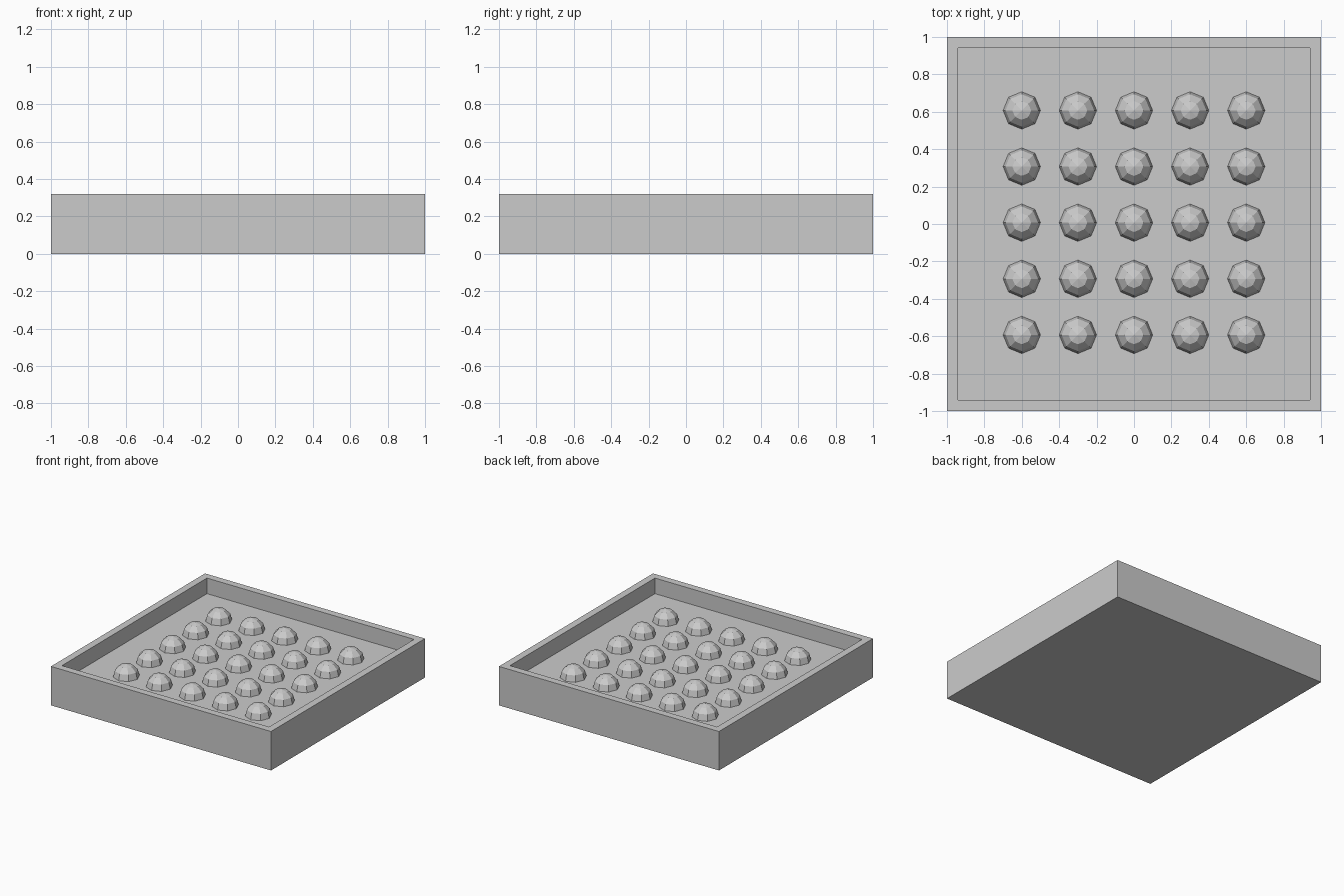
import bpy
import bmesh
from mathutils import Matrix, Vector

if "Cube" in bpy.data.objects:
    bpy.data.objects.remove(bpy.data.objects["Cube"])

HEIGHT, FLOOR, WALL = 0.32, 0.192, 0.083
RADIUS, SPACING, SHIFT_Y = 0.10, 0.30, 0.007

grey = bpy.data.materials.new("plain grey")
grey.diffuse_color = (0.6, 0.6, 0.6, 1)
grey.use_nodes = True
grey.node_tree.nodes["Principled BSDF"].inputs["Base Color"].default_value = grey.diffuse_color


def add_object(name, bm):
    mesh = bpy.data.meshes.new(name)
    bm.to_mesh(mesh)
    bm.free()
    mesh.materials.append(grey)
    obj = bpy.data.objects.new(name, mesh)
    bpy.context.collection.objects.link(obj)
    return obj


# Square tray: a block whose top is inset and sunk to the floor
bm = bmesh.new()
bmesh.ops.create_cube(bm, size=1, matrix=Matrix.Translation((0, 0, HEIGHT / 2))
                      @ Matrix.Diagonal((2, 2, HEIGHT, 1)))
bm.normal_update()
top = max(bm.faces, key=lambda f: f.calc_center_median().z)
bmesh.ops.inset_region(bm, faces=[top], thickness=WALL)
sunk = bmesh.ops.extrude_discrete_faces(bm, faces=[top])["faces"]
bmesh.ops.translate(bm, verts=sunk[0].verts, vec=Vector((0, 0, FLOOR - HEIGHT)))
bmesh.ops.recalc_face_normals(bm, faces=bm.faces)
add_object("tray", bm)

# Low-poly dome: upper half of an eight-sided sphere
bm = bmesh.new()
bmesh.ops.create_uvsphere(bm, u_segments=8, v_segments=6, radius=RADIUS)
lower = [v for v in bm.verts if v.co.z < -0.001]
bmesh.ops.delete(bm, geom=lower, context='VERTS')
first = add_object("dome", bm)

# Five by five grid of domes on the floor
for i in range(5):
    for j in range(5):
        dome = first if i == j == 0 else first.copy()
        if dome is not first:
            bpy.context.collection.objects.link(dome)
        dome.name = f"dome_{i + 1}_{j + 1}"
        dome.location = ((i - 2) * SPACING, (j - 2) * SPACING + SHIFT_Y, FLOOR)
